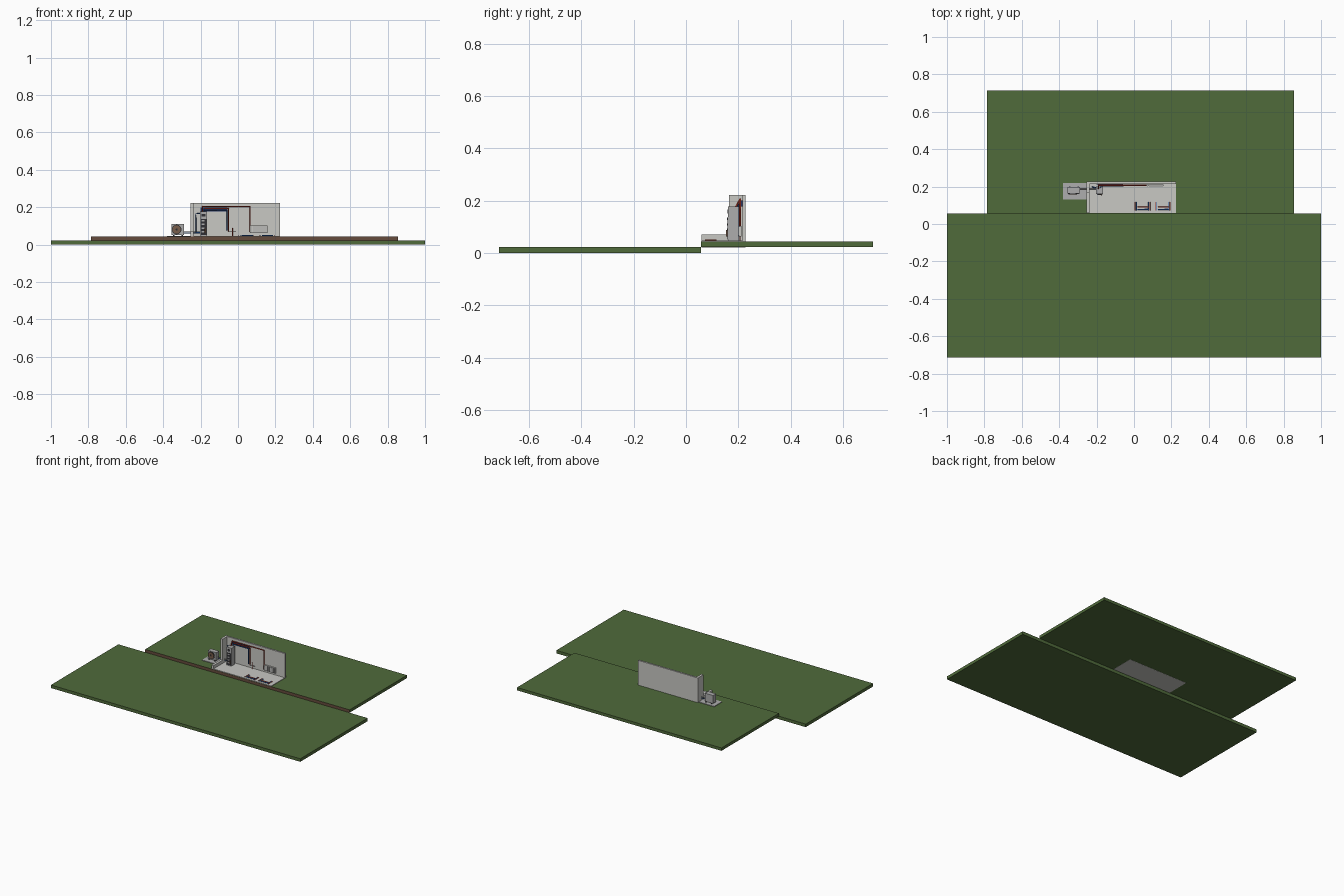
import bpy, math
from mathutils import Vector

if "Cube" in bpy.data.objects:
    bpy.data.objects.remove(bpy.data.objects["Cube"], do_unlink=True)


def material(name, r, g, b):
    m = bpy.data.materials.new(name)
    m.use_nodes = True
    m.diffuse_color = (r, g, b, 1)
    m.node_tree.nodes["Principled BSDF"].inputs["Base Color"].default_value = (r, g, b, 1)
    return m


GRASS = material("grass green", 0.08, 0.145, 0.043)
SOIL = material("soil brown", 0.13, 0.07, 0.045)
WALL = material("wall grey", 0.58, 0.58, 0.55)
METAL = material("casing grey", 0.42, 0.42, 0.42)
DARK = material("dark grey", 0.03, 0.03, 0.035)
RED = material("hot red", 0.45, 0.04, 0.02)
BLUE = material("cold blue", 0.02, 0.12, 0.45)
NAVY = material("navy", 0.02, 0.035, 0.12)
COPPER = material("fan brown", 0.19, 0.11, 0.07)


def box(name, x, y, z, mat):
    """Box from (min, max) ranges."""
    bpy.ops.mesh.primitive_cube_add(size=1)
    o = bpy.context.object
    o.name = name
    for v in o.data.vertices:
        v.co = [r[0] if c < 0 else r[1] for c, r in zip(v.co, (x, y, z))]
    o.data.materials.append(mat)
    return o


def cylinder(name, centre, radius, depth, mat, facing_front=False):
    bpy.ops.mesh.primitive_cylinder_add(vertices=24, radius=radius, depth=depth, location=centre)
    o = bpy.context.object
    o.name = name
    if facing_front:
        o.rotation_euler.x = math.pi / 2
    o.data.materials.append(mat)
    bpy.ops.object.shade_smooth_by_angle()
    return o


def pipe(name, points, radius, mat):
    curve = bpy.data.curves.new(name, "CURVE")
    curve.dimensions = "3D"
    curve.bevel_depth = radius
    curve.bevel_resolution = 1
    curve.use_fill_caps = True
    s = curve.splines.new("POLY")
    s.points.add(len(points) - 1)
    for p, q in zip(s.points, points):
        p.co = (*q, 1)
    o = bpy.data.objects.new(name, curve)
    bpy.context.collection.objects.link(o)
    curve.materials.append(mat)
    return o


# Two lawn terraces, the raised one with bare soil on its front
box("front_lawn", (-1, 1), (-0.715, 0.057), (0, 0.022), GRASS)
terrace = box("back_lawn", (-0.785, 0.855), (0.057, 0.715), (0.022, 0.043), GRASS)
terrace.data.materials.append(SOIL)
for f in terrace.data.polygons:
    if f.normal.y < -0.9:
        f.material_index = 1

# Cutaway room
box("floor_slab", (-0.255, 0.225), (0.059, 0.228), (0.0212, 0.047), WALL)
box("back_wall", (-0.255, 0.225), (0.215, 0.228), (0.043, 0.222), WALL)
box("left_wall_high", (-0.255, -0.238), (0.165, 0.216), (0.043, 0.222), WALL)
box("left_wall_low", (-0.255, -0.238), (0.059, 0.166), (0.043, 0.07), WALL)

# Outdoor heat pump
box("pump_pad", (-0.38, -0.255), (0.13, 0.22), (0.04, 0.047), METAL)
for x in (-0.348, -0.303):
    box("pump_foot", (x, x + 0.008), (0.16, 0.2), (0.046, 0.053), DARK)
box("pump_case", (-0.356, -0.29), (0.163, 0.197), (0.052, 0.11), METAL)
cylinder("fan_rim", (-0.328, 0.163, 0.081), 0.026, 0.004, DARK, True)
cylinder("fan_disc", (-0.328, 0.161, 0.081), 0.022, 0.004, COPPER, True)
cylinder("fan_hub", (-0.328, 0.159, 0.081), 0.006, 0.004, DARK, True)
for i, z in enumerate((0.062, 0.07)):
    pipe("pump_line", [(-0.29, 0.187, z), (-0.2, 0.187, z)], 0.002, (BLUE, METAL)[i])

# Indoor unit with open machinery front
box("indoor_unit", (-0.203, -0.165), (0.16, 0.2), (0.047, 0.177), METAL)
box("unit_front", (-0.199, -0.168), (0.158, 0.161), (0.052, 0.138), DARK)
box("unit_display", (-0.194, -0.175), (0.158, 0.161), (0.15, 0.165), DARK)
for z in (0.065, 0.085, 0.105, 0.125):
    box("unit_component", (-0.195, -0.178), (0.156, 0.159), (z, z + 0.008), METAL)
cylinder("unit_compressor", (-0.174, 0.156, 0.075), 0.004, 0.025, COPPER)

# Supply and return pipes along the back wall
pipe("cold_riser", [(-0.205, 0.187, 0.066), (-0.225, 0.2, 0.066), (-0.225, 0.2, 0.166),
                    (-0.203, 0.195, 0.166)], 0.0025, BLUE)
pipe("hot_main", [(-0.19, 0.19, 0.175), (-0.19, 0.207, 0.205), (0.065, 0.207, 0.205),
                  (0.065, 0.207, 0.07), (0.075, 0.207, 0.07)], 0.004, RED)
pipe("hot_branch", [(-0.18, 0.207, 0.193), (-0.05, 0.207, 0.193), (-0.05, 0.207, 0.07)], 0.0035, RED)
pipe("cold_main", [(-0.178, 0.195, 0.175), (-0.178, 0.204, 0.186), (-0.058, 0.204, 0.186),
                   (-0.058, 0.204, 0.075)], 0.003, BLUE)
box("pipe_rail", (-0.2, -0.06), (0.211, 0.216), (0.178, 0.2), NAVY)
pipe("tap_pipe", [(-0.05, 0.207, 0.07), (-0.01, 0.207, 0.07)], 0.002, METAL)
pipe("drain_pipe", [(-0.03, 0.207, 0.09), (-0.03, 0.207, 0.047)], 0.002, RED)

# Radiator
box("radiator", (0.065, 0.157), (0.203, 0.212), (0.063, 0.102), WALL)
for i in range(8):
    x = 0.071 + i * 0.011
    box("radiator_rib", (x, x + 0.005), (0.2, 0.204), (0.066, 0.099), METAL)

# Floor heating loops, alternating hot and cold
for start in (0.0, 0.108):
    for i, (dx, mat) in enumerate(((0.005, RED), (0.014, BLUE), (0.085, RED), (0.078, BLUE))):
        pipe("heating_end", [(start + dx, 0.072, 0.049), (start + dx, 0.117, 0.049)], 0.002, mat)
    for y, mat in ((0.078, BLUE), (0.09, RED)):
        pipe("heating_run", [(start + 0.02, y, 0.049), (start + 0.08, y, 0.049)], 0.0025, mat)
    box("heating_manifold", (start + 0.055, start + 0.075), (0.082, 0.086), (0.047, 0.05), NAVY)
